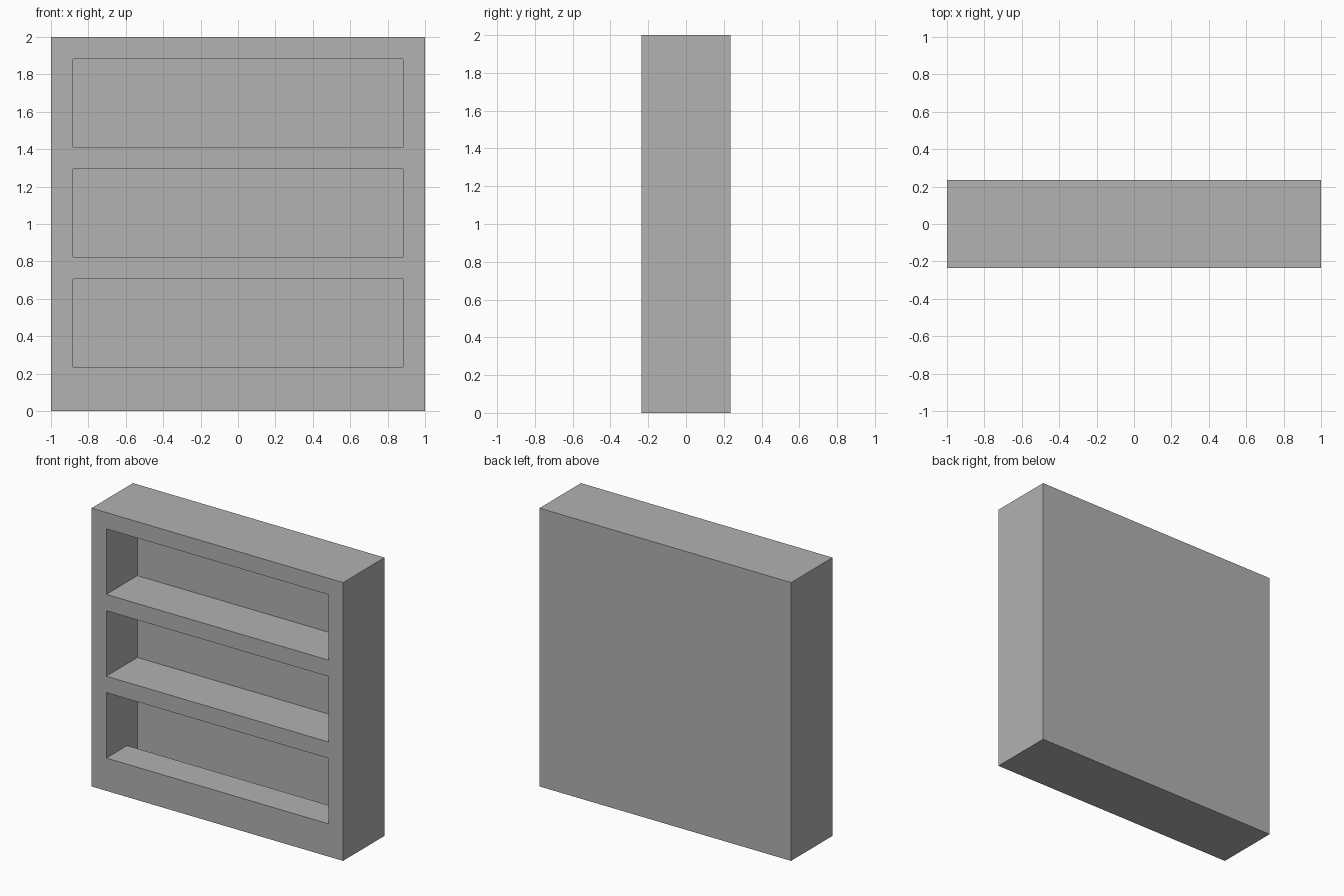
import bpy
import bmesh

if "Cube" in bpy.data.objects:
    bpy.data.objects.remove(bpy.data.objects["Cube"], do_unlink=True)

UNIT = 2 / 17            # board thickness
HALF_X = 8.5 * UNIT      # half width of the case
FRONT, BACK = -2 * UNIT, 2 * UNIT
HEIGHT = 17 * UNIT

grey = bpy.data.materials.new("plain grey")
grey.use_nodes = True
colour = (0.445, 0.445, 0.445, 1)
grey.diffuse_color = colour
grey.node_tree.nodes["Principled BSDF"].inputs["Base Color"].default_value = colour


def prism(name, profile, half_width):
    """Extrude a (y, z) profile along x, centred on x = 0."""
    bm = bmesh.new()
    face = bm.faces.new([bm.verts.new((-half_width, y, z)) for y, z in profile])
    extruded = bmesh.ops.extrude_face_region(bm, geom=[face])["geom"]
    verts = [v for v in extruded if isinstance(v, bmesh.types.BMVert)]
    bmesh.ops.translate(bm, verts=verts, vec=(2 * half_width, 0, 0))
    bmesh.ops.recalc_face_normals(bm, faces=bm.faces)
    mesh = bpy.data.meshes.new(name)
    bm.to_mesh(mesh)
    bm.free()
    mesh.materials.append(grey)
    obj = bpy.data.objects.new(name, mesh)
    bpy.context.collection.objects.link(obj)
    return obj


# Solid case
case = prism("bookcase", [(FRONT, 0), (BACK, 0), (BACK, HEIGHT), (FRONT, HEIGHT)], HALF_X)

# Three open bays, the lowest with a trough behind its thick front lip
outside, inside = FRONT - UNIT, BACK - UNIT
for i, name in enumerate(("lower_bay", "middle_bay", "upper_bay")):
    floor = (2 + 5 * i) * UNIT
    top = floor + 4 * UNIT
    profile = [(outside, floor), (inside, floor), (inside, top), (outside, top)]
    if i == 0:
        profile[1:2] = [(0, floor), (0, UNIT), (inside, UNIT)]
    cutter = prism(name + "_cutter", profile, HALF_X - UNIT)
    cutter.hide_render = True

    cut = case.modifiers.new(name, "BOOLEAN")
    cut.operation = "DIFFERENCE"
    cut.solver = "EXACT"
    cut.object = cutter
    bpy.context.view_layer.objects.active = case
    bpy.ops.object.modifier_apply(modifier=cut.name)
    bpy.data.objects.remove(cutter, do_unlink=True)
